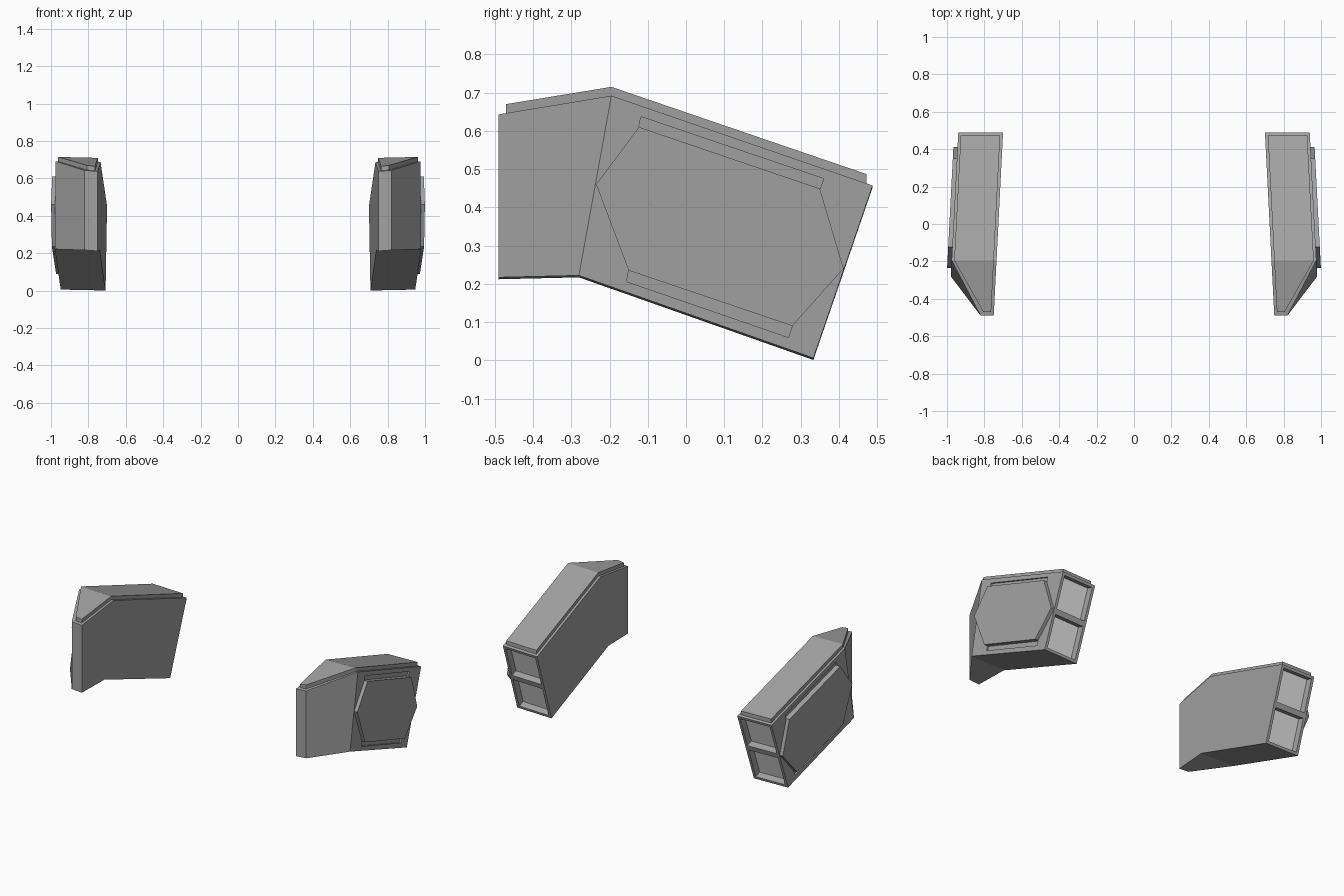
import bpy, bmesh

cube = bpy.data.objects.get("Cube")
if cube:
    bpy.data.objects.remove(cube, do_unlink=True)


def material(name, value):
    mat = bpy.data.materials.new(name)
    mat.use_nodes = True
    color = (value, value, value, 1)
    mat.diffuse_color = color
    mat.node_tree.nodes["Principled BSDF"].inputs["Base Color"].default_value = color
    return mat


grey = material("mid_grey", 0.36)
pale = material("pale_grey", 0.8)


def inner(y):
    return 0.725 - 0.051 * y


def outer(y):
    # the nose tapers to a narrow front
    return 0.82 if y < -0.4 else 0.965 - 0.052 * y


def prism(name, profile, low, high, crease=None, edit=None, roll=0.0):
    """Side profile (y, z) spanned between two x functions; roll lowers the inner side."""
    bm = bmesh.new()
    a = [bm.verts.new((low(y), y, z - roll)) for y, z in profile]
    b = [bm.verts.new((high(y), y, z)) for y, z in profile]
    n = len(profile)
    bm.faces.new(a)
    for loop in crease or [range(n)]:
        bm.faces.new([b[i] for i in loop])
    for i in range(n):
        j = (i + 1) % n
        bm.faces.new((a[i], a[j], b[j], b[i]))
    bmesh.ops.recalc_face_normals(bm, faces=bm.faces[:])
    if edit:
        edit(bm)
    mesh = bpy.data.meshes.new(name)
    mesh.materials.append(grey)
    mesh.materials.append(pale)
    bm.to_mesh(mesh)
    bm.free()
    obj = bpy.data.objects.new(name, mesh)
    bpy.context.collection.objects.link(obj)
    return obj


def mirror(obj):
    obj.modifiers.new("Mirror", "MIRROR").use_mirror_merge = False


def rear_openings(bm):
    # split the rear face in two and sink a framed, pale-floored recess into each half
    def is_rear(f):
        return f.normal.y > 0.8
    rear = next(f for f in bm.faces if is_rear(f))
    sides = [e for e in rear.edges if abs(e.verts[0].co.z - e.verts[1].co.z) > 0.2]
    made = bmesh.ops.subdivide_edges(bm, edges=sides, cuts=1)
    mids = [g for g in made["geom_inner"] if isinstance(g, bmesh.types.BMVert)]
    if not any(len(set(e.verts) & set(mids)) == 2 for e in bm.edges):
        bmesh.ops.connect_verts(bm, verts=mids)
    bm.normal_update()
    halves = [f for f in bm.faces if is_rear(f)]
    bmesh.ops.inset_individual(bm, faces=halves, thickness=0.024)
    bmesh.ops.inset_individual(bm, faces=halves, thickness=0.003, depth=-0.04)
    for f in halves:
        f.material_index = 1


# Main pod shell
shell = prism("pod_shell",
              [(-0.49, 0.217), (-0.49, 0.643), (-0.195, 0.692),
               (0.488, 0.457), (0.333, 0.006), (-0.28, 0.222)],
              inner, outer, [(0, 1, 2, 5), (2, 3, 4, 5)], rear_openings, 0.005)

# Slots above and below the side panel
slots = {
    "upper_slot_cutter": [(-0.123, 0.61), (-0.118, 0.637), (0.36, 0.475), (0.35, 0.447)],
    "lower_slot_cutter": [(-0.15, 0.235), (0.278, 0.09), (0.268, 0.06), (-0.155, 0.206)],
}
for name, profile in slots.items():
    cutter = prism(name, profile, lambda y: outer(y) - 0.01, lambda y: outer(y) + 0.02)
    cutter.hide_render = True
    cutter.hide_set(True)
    cut = shell.modifiers.new("Slot", "BOOLEAN")
    cut.operation = "DIFFERENCE"
    cut.solver = "EXACT"
    cut.object = cutter
mirror(shell)

# Raised top plate following the roof line
mirror(prism("top_plate",
             [(-0.47, 0.63), (-0.47, 0.67), (-0.195, 0.715),
              (0.472, 0.487), (0.472, 0.45), (-0.195, 0.68)],
             lambda y: inner(y) + 0.015, lambda y: outer(y) - 0.014,
             [(0, 1, 2, 5), (2, 3, 4, 5)], roll=0.005))

# Raised six-sided panel on the outer side
mirror(prism("side_panel",
             [(-0.235, 0.46), (-0.123, 0.61), (0.35, 0.449),
              (0.412, 0.24), (0.278, 0.09), (-0.15, 0.235)],
             lambda y: outer(y) - 0.01, lambda y: outer(y) + 0.022))
